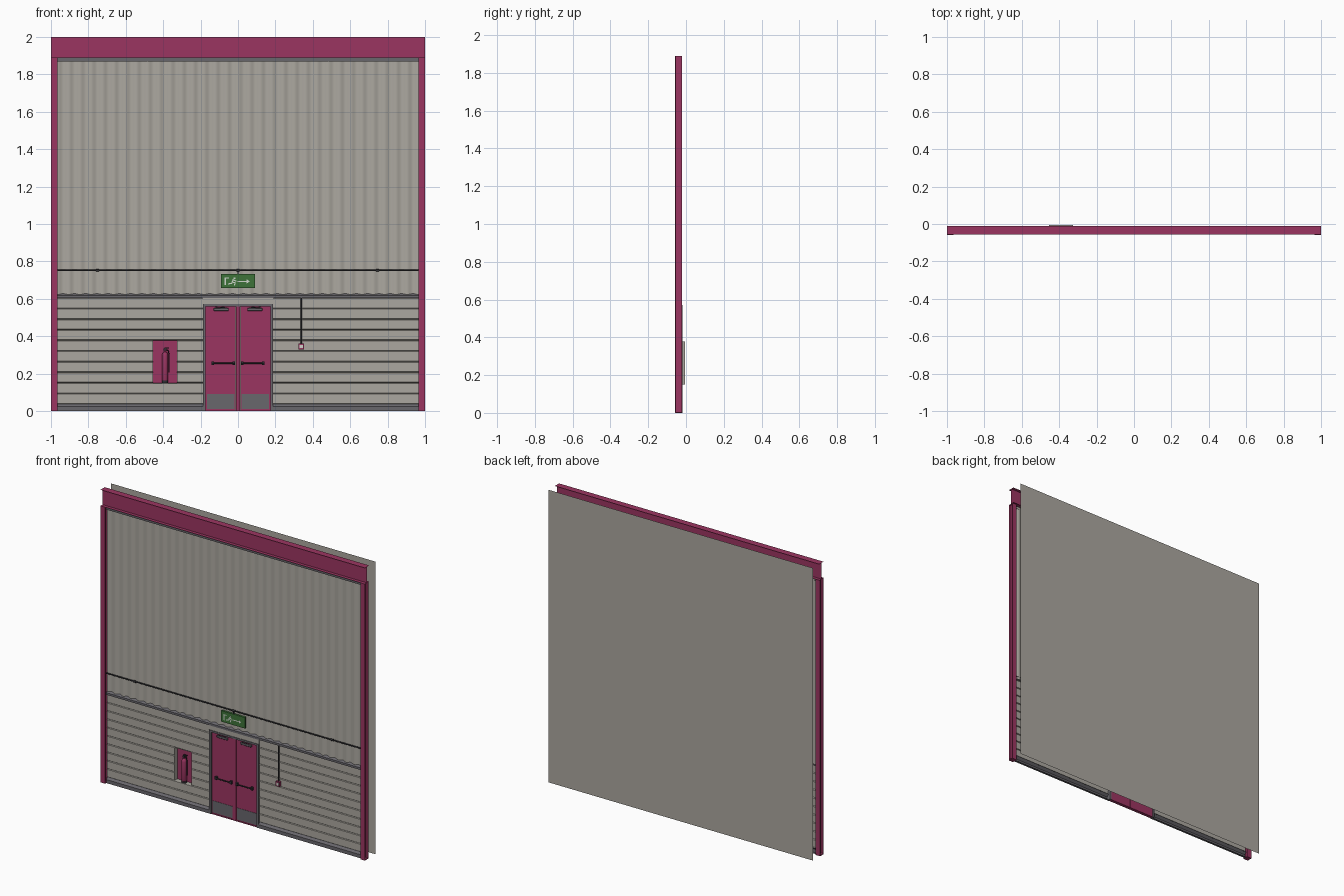
import bpy, bmesh, math
from mathutils import Vector

if "Cube" in bpy.data.objects:
    bpy.data.objects.remove(bpy.data.objects["Cube"])


def material(name, rgb):
    m = bpy.data.materials.new(name)
    m.diffuse_color = (*rgb, 1)
    m.use_nodes = True
    m.node_tree.nodes["Principled BSDF"].inputs["Base Color"].default_value = m.diffuse_color
    return m


RED = material("crimson paint", (0.33, 0.036, 0.12))
BEIGE = material("warm grey cladding", (0.41, 0.39, 0.35))
GREY = material("grey trim", (0.14, 0.135, 0.15))
DARK = material("dark metal", (0.03, 0.03, 0.035))
GREEN = material("sign green", (0.047, 0.17, 0.04))
PALE = material("pale symbol", (0.62, 0.66, 0.6))


def mesh(name, verts, faces, mat, smooth=False):
    me = bpy.data.meshes.new(name)
    me.from_pydata(verts, [], faces)
    me.materials.append(mat)
    ob = bpy.data.objects.new(name, me)
    bpy.context.collection.objects.link(ob)
    if smooth:
        me.shade_smooth()
    return ob


def box(name, x, y, z, mat, bevel=0):
    bm = bmesh.new()
    bmesh.ops.create_cube(bm, size=1)
    for v in bm.verts:
        v.co = [a + (b - a) * (c + 0.5) for (a, b), c in zip((x, y, z), v.co)]
    ob = mesh(name, [], [], mat)
    bm.to_mesh(ob.data)
    bm.free()
    if bevel:
        ob.modifiers.new("bevel", "BEVEL").width = bevel
    return ob


def rod(name, points, radius, mat):
    # round bar along a polyline, converted to a mesh
    cu = bpy.data.curves.new(name, "CURVE")
    cu.dimensions, cu.bevel_depth, cu.bevel_resolution = "3D", radius, 2
    cu.use_fill_caps = True
    sp = cu.splines.new("POLY")
    sp.points.add(len(points) - 1)
    for p, co in zip(sp.points, points):
        p.co = (*co, 1)
    cu.materials.append(mat)
    ob = bpy.data.objects.new(name, cu)
    bpy.context.collection.objects.link(ob)
    bpy.ops.object.select_all(action="DESELECT")
    ob.select_set(True)
    bpy.context.view_layer.objects.active = ob
    bpy.ops.object.convert(target="MESH")
    return ob


def lathe(name, x, y, profile, mat, n=20):
    verts = [(x + r * math.cos(2 * math.pi * i / n), y + r * math.sin(2 * math.pi * i / n), z)
             for r, z in profile for i in range(n)]
    faces = [(k * n + i, k * n + (i + 1) % n, (k + 1) * n + (i + 1) % n, (k + 1) * n + i)
             for k in range(len(profile) - 1) for i in range(n)]
    faces += [tuple(reversed(range(n))), tuple(range(len(verts) - n, len(verts)))]
    return mesh(name, verts, faces, mat)


def sheet_x(name, x0, x1, profile, mat):
    # open (y, z) profile stretched from x0 to x1
    verts = [(x, y, z) for y, z in profile for x in (x0, x1)]
    faces = [(2 * i, 2 * i + 1, 2 * i + 3, 2 * i + 2) for i in range(len(profile) - 1)]
    return mesh(name, verts, faces, mat)


EDGE = 0.965
TOP = 1.89
WALL = -0.037

# outer skin far behind the wall
mesh("rear_panel", [(-1, 0.057, 0), (1, 0.057, 0), (1, 0.057, 2), (-1, 0.057, 2)],
     [(3, 2, 1, 0)], BEIGE)

# roof beam: thin I section
yc = -0.034
mesh("roof_beam",
     [(x, y, z) for z in (TOP, 2) for y in (yc - 0.023, yc, yc + 0.023) for x in (-1, 1)],
     [(0, 2, 3, 1), (2, 4, 5, 3), (6, 7, 9, 8), (8, 9, 11, 10), (2, 3, 9, 8)], RED)

# columns: H section with a base plate
for s, side in ((-1, "left"), (1, "right")):
    xs = sorted((s * EDGE, s))
    xc = s * (1 + EDGE) / 2
    box(side + "_column_front_flange", xs, (-0.057, -0.054), (0, TOP), RED)
    box(side + "_column_rear_flange", xs, (-0.024, -0.021), (0, TOP), RED)
    box(side + "_column_web", (xc - 0.002, xc + 0.002), (-0.054, -0.024), (0, TOP), RED)
    box(side + "_column_base", xs, (-0.0575, -0.02), (0, 0.006), RED)

# upper cladding with soft vertical corrugation
n = 32 * 8
xs = [-EDGE + 2 * EDGE * i / n for i in range(n + 1)]
verts = [(x, -0.034 - 0.004 * math.cos(2 * math.pi * i / 8), z)
         for z in (0.61, 1.885) for i, x in enumerate(xs)]
mesh("upper_cladding", verts,
     [(i, i + 1, n + 2 + i, n + 1 + i) for i in range(n)], BEIGE, True)

# lower grooved planks, left open for the doorway and the niche
Z0, H = 0.037, 0.0567


def planks(name, x0, x1, first, last):
    prof = []
    for i in range(first, last):
        z = Z0 + H * i
        prof += [(-0.031, z), (WALL, z + 0.004), (WALL, z + H - 0.003)]
    sheet_x(name, x0, x1, prof + [(-0.031, Z0 + H * last)], BEIGE)


NX0, NX1, NZ0, NZ1 = -0.455, -0.325, Z0 + 2 * H, Z0 + 6 * H
DOOR = 0.187
planks("planks_far_left", -EDGE, NX0, 0, 10)
planks("planks_below_niche", NX0, NX1, 0, 2)
planks("planks_above_niche", NX0, NX1, 6, 10)
planks("planks_left_of_door", NX1, -DOOR, 0, 10)
planks("planks_right", DOOR, EDGE, 0, 10)
box("door_lintel", (-DOOR - 0.003, DOOR + 0.003), (-0.042, -0.03), (0.572, 0.606), BEIGE)

# extinguisher niche: pale sides, crimson back
by = -0.006
corners = [(NX0, NZ0), (NX1, NZ0), (NX1, NZ1), (NX0, NZ1)]
verts = [(x, y, z) for y in (WALL, by) for x, z in corners]
mesh("niche_sides", verts, [(i, i + 4, (i + 1) % 4 + 4, (i + 1) % 4) for i in range(4)], BEIGE)
mesh("niche_back", verts[4:], [(0, 1, 2, 3)], RED)

# extinguisher
ex, ey = -0.39, -0.025
body = lathe("extinguisher_body", ex, ey,
             [(0.015, 0.162), (0.017, 0.167), (0.017, 0.295), (0.014, 0.308), (0.006, 0.316),
              (0.006, 0.325)], RED)
bpy.context.view_layer.objects.active = body
body.select_set(True)
bpy.ops.object.shade_smooth_by_angle(angle=math.radians(40))
lathe("extinguisher_foot", ex, ey, [(0.0165, 0.1505), (0.0165, 0.162)], DARK)
box("extinguisher_valve", (ex - 0.008, ex + 0.008), (ey - 0.006, ey + 0.006), (0.323, 0.335), DARK)
box("extinguisher_handle", (ex - 0.004, ex + 0.022), (ey - 0.004, ey + 0.004), (0.335, 0.341), DARK)
rod("extinguisher_hose", [(ex + 0.006, ey, 0.329), (ex + 0.017, ey, 0.322), (ex + 0.022, ey, 0.30),
                          (ex + 0.021, ey, 0.205)], 0.0028, DARK)

# flashings: skirting, middle rail, top rail
rail = lambda z0, z1, y: [(-0.03, z0), (y, z0), (y, z0 + (z1 - z0) * 0.6), (-0.03, z1)]
sheet_x("skirting_left", -EDGE, -DOOR, rail(0, 0.04, -0.045), GREY)
sheet_x("skirting_right", DOOR, EDGE, rail(0, 0.04, -0.045), GREY)
sheet_x("middle_rail", -EDGE, EDGE, rail(0.604, 0.628, -0.046), GREY)
sheet_x("top_rail", -EDGE, EDGE, [(-0.03, 1.87), (-0.046, 1.87), (-0.046, 1.889), (-0.03, 1.889)], GREY)

# double door
FY = (-0.046, -0.018)
for s, side in ((-1, "left"), (1, "right")):
    span = lambda a, b: sorted((s * a, s * b))
    box(side + "_door_jamb", span(0.173, DOOR), FY, (0, 0.572), GREY)
    box(side + "_door_leaf", span(0.013, 0.173), (-0.034, -0.022), (0.003, 0.56), RED)
    box(side + "_kick_plate", span(0.018, 0.166), (-0.036, -0.033), (0.01, 0.09), GREY)
    box(side + "_door_closer", span(0.05, 0.13), (-0.046, -0.034), (0.535, 0.551), GREY, 0.002)
    rod(side + "_closer_arm", [(s * 0.06, -0.044, 0.552), (s * 0.12, -0.048, 0.556)], 0.002, DARK)
    rod(side + "_push_bar", [(s * 0.02, -0.047, 0.255), (s * 0.137, -0.047, 0.255)], 0.004, DARK)
    for x in (0.022, 0.135):
        box(side + "_push_bar_end", span(x - 0.007, x + 0.007), (-0.05, -0.033), (0.246, 0.265), DARK)
box("door_head", (-DOOR, DOOR), FY, (0.56, 0.572), GREY)
box("door_mullion", (-0.012, 0.012), (-0.04, -0.021), (0.003, 0.56), RED)
box("door_threshold", (-0.173, 0.173), (-0.042, -0.02), (0, 0.004), RED)

# conduit along the wall with couplers
rod("conduit", [(-EDGE, -0.045, 0.752), (EDGE, -0.045, 0.752)], 0.0045, DARK)
for x in (-0.75, 0.0, 0.745):
    rod("conduit_coupler", [(x - 0.008, -0.045, 0.752), (x + 0.008, -0.045, 0.752)], 0.007, DARK)

# alarm call point on its drop pipe
rod("call_point_pipe", [(0.338, -0.043, 0.605), (0.338, -0.043, 0.355)], 0.004, DARK)
box("call_point", (0.323, 0.353), (-0.055, -0.036), (0.329, 0.361), RED)
box("call_point_window", (0.329, 0.347), (-0.0565, -0.054), (0.336, 0.354), PALE)

# exit sign: green plate, hanger and plain pictogram
rod("sign_hanger", [(0, -0.046, 0.752), (0, -0.046, 0.725)], 0.004, DARK)
box("exit_sign", (-0.09, 0.09), (-0.054, -0.04), (0.658, 0.733), GREEN)
SY = -0.0548
strokes = [[(-0.068, 0.676), (-0.068, 0.711), (-0.05, 0.711)],
           [(-0.05, 0.680), (-0.034, 0.683), (-0.026, 0.702), (-0.012, 0.695)],
           [(-0.030, 0.690), (-0.016, 0.686), (-0.018, 0.675)],
           [(0.0, 0.693), (0.05, 0.693)]]
for pts in strokes:
    for (x0, z0), (x1, z1) in zip(pts, pts[1:]):
        d = Vector((x1 - x0, 0, z1 - z0)).normalized() * 0.003
        p = Vector((-d.z, 0, d.x))
        a, b = Vector((x0, SY, z0)) - d, Vector((x1, SY, z1)) + d
        mesh("sign_symbol", [a - p, b - p, b + p, a + p], [(0, 1, 2, 3)], PALE)
box("sign_head", (-0.024, -0.014), (SY, -0.0535), (0.706, 0.714), PALE)
mesh("sign_arrow_head", [(0.045, SY, 0.681), (0.064, SY, 0.693), (0.045, SY, 0.705)], [(0, 1, 2)], PALE)
